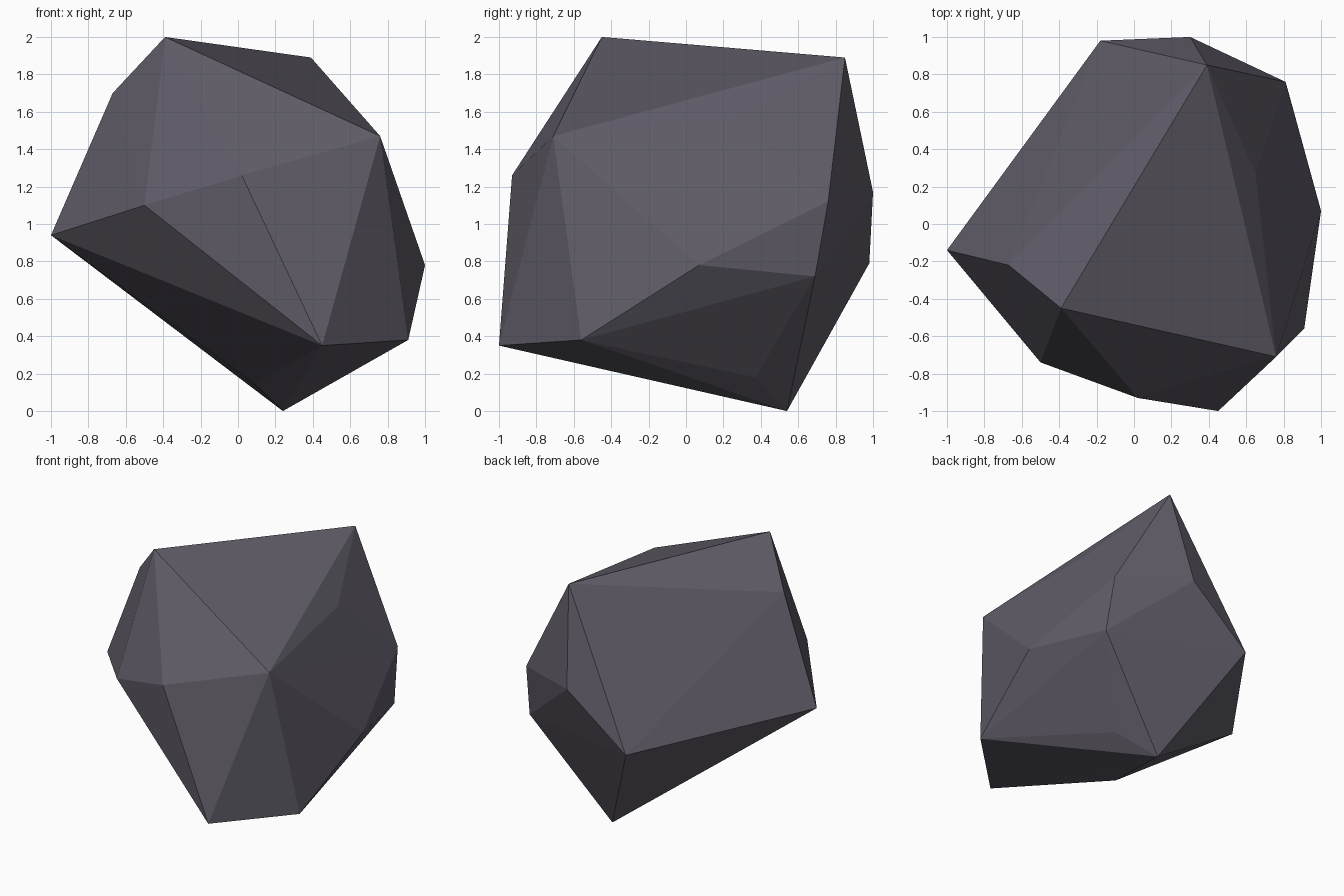
import bpy
import bmesh

if "Cube" in bpy.data.objects:
    bpy.data.objects.remove(bpy.data.objects["Cube"])

# Stone colour
stone = bpy.data.materials.new("slate_grey")
stone.diffuse_color = (0.118, 0.107, 0.138, 1.0)
stone.use_nodes = True
stone.node_tree.nodes["Principled BSDF"].inputs["Base Color"].default_value = stone.diffuse_color

# Corner points of the chipped boulder, from the crown down to the foot
corners = [
    # crown
    (-0.39, -0.45, 2.00), (0.39, 0.85, 1.89), (-0.67, -0.22, 1.70),
    (0.65, 0.27, 1.57), (0.76, -0.71, 1.47),
    # waist
    (0.02, -0.93, 1.26), (0.30, 1.00, 1.17), (0.81, 0.76, 1.12),
    (-0.50, -0.74, 1.10), (-1.00, -0.14, 0.94), (-0.18, 0.98, 0.79),
    (1.00, 0.07, 0.78), (0.83, 0.69, 0.72),
    # foot
    (0.91, -0.56, 0.38), (0.45, -1.00, 0.35), (0.48, 0.37, 0.18),
    (0.09, -0.09, 0.145), (0.24, 0.54, 0.00),
]

# Wrap the corners in a faceted shell
bm = bmesh.new()
for co in corners:
    bm.verts.new(co)
bmesh.ops.convex_hull(bm, input=list(bm.verts))
loose = [v for v in bm.verts if not v.link_faces]
bmesh.ops.delete(bm, geom=loose, context='VERTS')
bmesh.ops.recalc_face_normals(bm, faces=list(bm.faces))

# Boulder object, flat shaded
mesh = bpy.data.meshes.new("boulder")
bm.to_mesh(mesh)
bm.free()
mesh.materials.append(stone)
boulder = bpy.data.objects.new("boulder", mesh)
bpy.context.collection.objects.link(boulder)
